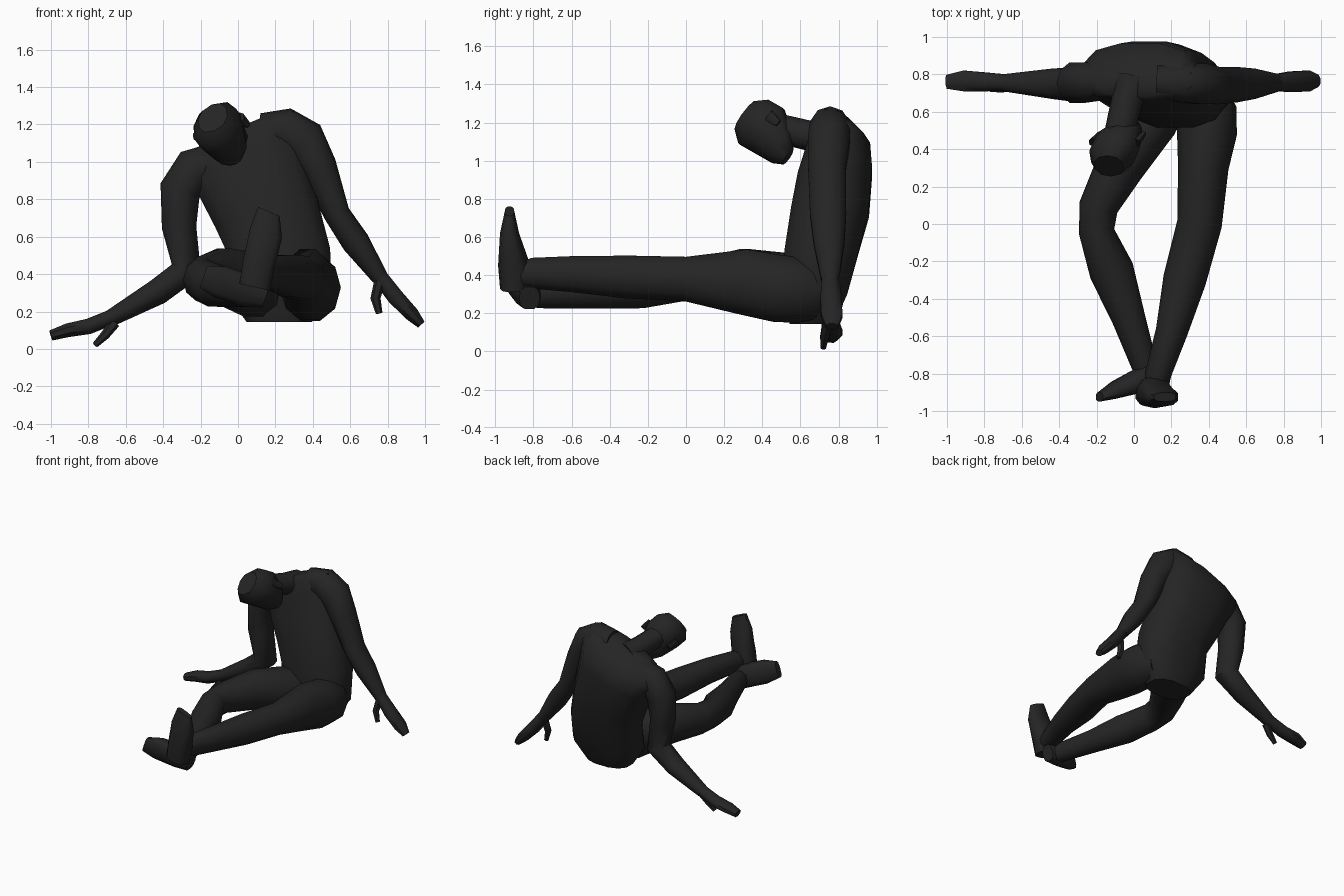
import bpy, bmesh, math
from mathutils import Vector as V

mat = bpy.data.materials.new("charcoal black")
mat.diffuse_color = (0.018, 0.018, 0.018, 1)


def loft(name, rings, n=10, square=1.0):
    """Skin a closed body over rings of (centre, half-axis u, half-axis v)."""
    bm = bmesh.new()
    rows = []
    for c, u, v in rings:
        row = []
        for i in range(n):
            a = 2 * math.pi * (i + 0.5) / n
            ca, sa = math.cos(a), math.sin(a)
            ca = math.copysign(abs(ca) ** square, ca)
            sa = math.copysign(abs(sa) ** square, sa)
            row.append(bm.verts.new(V(c) + V(u) * ca + V(v) * sa))
        rows.append(row)
    for r0, r1 in zip(rows, rows[1:]):
        for i in range(n):
            j = (i + 1) % n
            bm.faces.new((r0[i], r0[j], r1[j], r1[i]))
    bm.faces.new(rows[0][::-1])
    bm.faces.new(rows[-1])
    bmesh.ops.recalc_face_normals(bm, faces=bm.faces)
    me = bpy.data.meshes.new(name)
    bm.to_mesh(me)
    bm.free()
    me.materials.append(mat)
    ob = bpy.data.objects.new(name, me)
    bpy.context.collection.objects.link(ob)
    bpy.ops.object.select_all(action='DESELECT')
    ob.select_set(True)
    bpy.context.view_layer.objects.active = ob
    bpy.ops.object.shade_smooth_by_angle(angle=math.radians(50))
    return ob


def limb(name, path, ref, n=10):
    """Tube along (x, y, z, half-size along ref, half-size across)."""
    pts = [V(p[:3]) for p in path]
    rings = []
    for i, p in enumerate(path):
        t = V((0, 0, 0))
        if i > 0:
            t += (pts[i] - pts[i - 1]).normalized()
        if i < len(pts) - 1:
            t += (pts[i + 1] - pts[i]).normalized()
        t.normalize()
        u = (V(ref) - t * t.dot(V(ref))).normalized()
        rings.append((pts[i], u * p[3], t.cross(u) * p[4]))
    return loft(name, rings, n)


# Torso, leaning sideways with tilted shoulders
loft("torso", [
    ((.22, .66, .145), (.18, 0, 0), (0, .12, 0)),
    ((.22, .68, .30), (.29, 0, 0), (0, .17, 0)),
    ((.22, .71, .52), (.28, 0, .02), (0, .20, 0)),
    ((.15, .755, .73), (.28, 0, .08), (0, .21, 0)),
    ((.08, .78, .92), (.29, 0, .11), (0, .20, .02)),
    ((.03, .80, 1.05), (.31, 0, .13), (0, .17, 0)),
    ((.01, .77, 1.14), (.30, 0, .13), (0, .11, -.02)),
    ((-.01, .74, 1.18), (.17, 0, .07), (0, .06, 0)),
], 12, .8)

# Neck and bowed head
limb("neck", [(.0, .77, 1.10, .10, .10), (-.04, .65, 1.13, .085, .08),
              (-.08, .48, 1.17, .08, .08)], (1, 0, .4))
right, face = V((.92, 0, .38)), V((.1, -.62, -.77))
loft("head", [(c, right * w, face * d) for c, w, d in [
    ((-.02, .535, 1.02), .05, .045),
    ((-.04, .50, 1.07), .095, .095),
    ((-.09, .43, 1.16), .13, .14),
    ((-.12, .36, 1.20), .13, .14),
    ((-.135, .31, 1.235), .085, .09)]], 10, .9)
for name, s in (("left_ear", 1), ("right_ear", -1)):
    c = V((-.085, .46, 1.17)) + right * .125 * s
    up = V((-.02, -.025, .02))
    loft(name, [(c - up, right * .018, face * .02), (c + up, right * .025, face * .035)], 6)

# Arms braced on the ground, with hands and thumbs
Y = (0, 1, 0)
limb("left_arm", [
    (.12, .76, 1.17, .09, .09), (.25, .755, 1.17, .11, .12),
    (.35, .75, 1.11, .115, .125), (.43, .74, .97, .105, .10),
    (.53, .745, .72, .10, .07), (.63, .75, .57, .085, .075),
    (.76, .755, .38, .05, .045)], Y)
limb("right_arm", [
    (-.10, .76, 1.02, .09, .09), (-.23, .76, .96, .11, .12),
    (-.31, .755, .85, .115, .11), (-.315, .745, .65, .10, .092),
    (-.275, .745, .42, .10, .085), (-.43, .75, .305, .085, .07),
    (-.68, .755, .165, .05, .045)], Y)
limb("left_hand", [
    (.74, .755, .41, .045, .045), (.84, .76, .28, .06, .048),
    (.93, .765, .185, .06, .042), (.98, .765, .13, .035, .025)], Y, 8)
limb("right_hand", [
    (-.65, .755, .18, .045, .045), (-.80, .76, .12, .055, .045),
    (-.91, .765, .10, .06, .04), (-1.0, .76, .072, .04, .03)], Y, 8)
limb("left_thumb", [(.76, .74, .37, .03, .03), (.735, .725, .27, .025, .027),
                    (.755, .72, .19, .018, .018)], Y, 6)
limb("right_thumb", [(-.66, .74, .14, .03, .03), (-.71, .725, .075, .025, .025),
                     (-.765, .72, .02, .016, .016)], Y, 6)

# Outstretched legs
Z = (0, 0, 1)
limb("left_leg", [
    (.35, .72, .30, .13, .13), (.385, .60, .32, .18, .165),
    (.39, .48, .33, .185, .16), (.37, .30, .365, .18, .135),
    (.35, 0, .38, .122, .12), (.27, -.30, .39, .118, .115),
    (.20, -.58, .405, .10, .085), (.13, -.80, .41, .085, .07),
    (.12, -.89, .40, .06, .06)], Z)
limb("right_leg", [
    (.17, .70, .30, .13, .13), (.09, .56, .34, .18, .15),
    (-.08, .30, .39, .155, .13), (-.19, .09, .375, .12, .105),
    (-.20, -.04, .37, .115, .095), (-.12, -.25, .335, .115, .12),
    (-.03, -.50, .31, .09, .09), (.05, -.74, .30, .078, .07),
    (.09, -.84, .29, .06, .06)], Z)

# Feet
loft("left_foot", [
    ((.09, -.905, .33), (.085, 0, -.02), (0, .07, 0)),
    ((.11, -.90, .45), (.085, 0, -.03), (0, .085, 0)),
    ((.15, -.925, .62), (.088, 0, -.03), (0, .05, 0)),
    ((.165, -.925, .735), (.06, 0, -.025), (0, .025, 0))], 10, .75)
loft("right_foot", [
    ((.15, -.82, .28), (.02, 0, .06), (0, .055, 0)),
    ((.05, -.825, .31), (.03, 0, .085), (0, .075, 0)),
    ((-.10, -.885, .36), (.03, 0, .085), (0, .05, 0)),
    ((-.185, -.925, .385), (.02, 0, .06), (0, .025, 0))], 10, .75)
